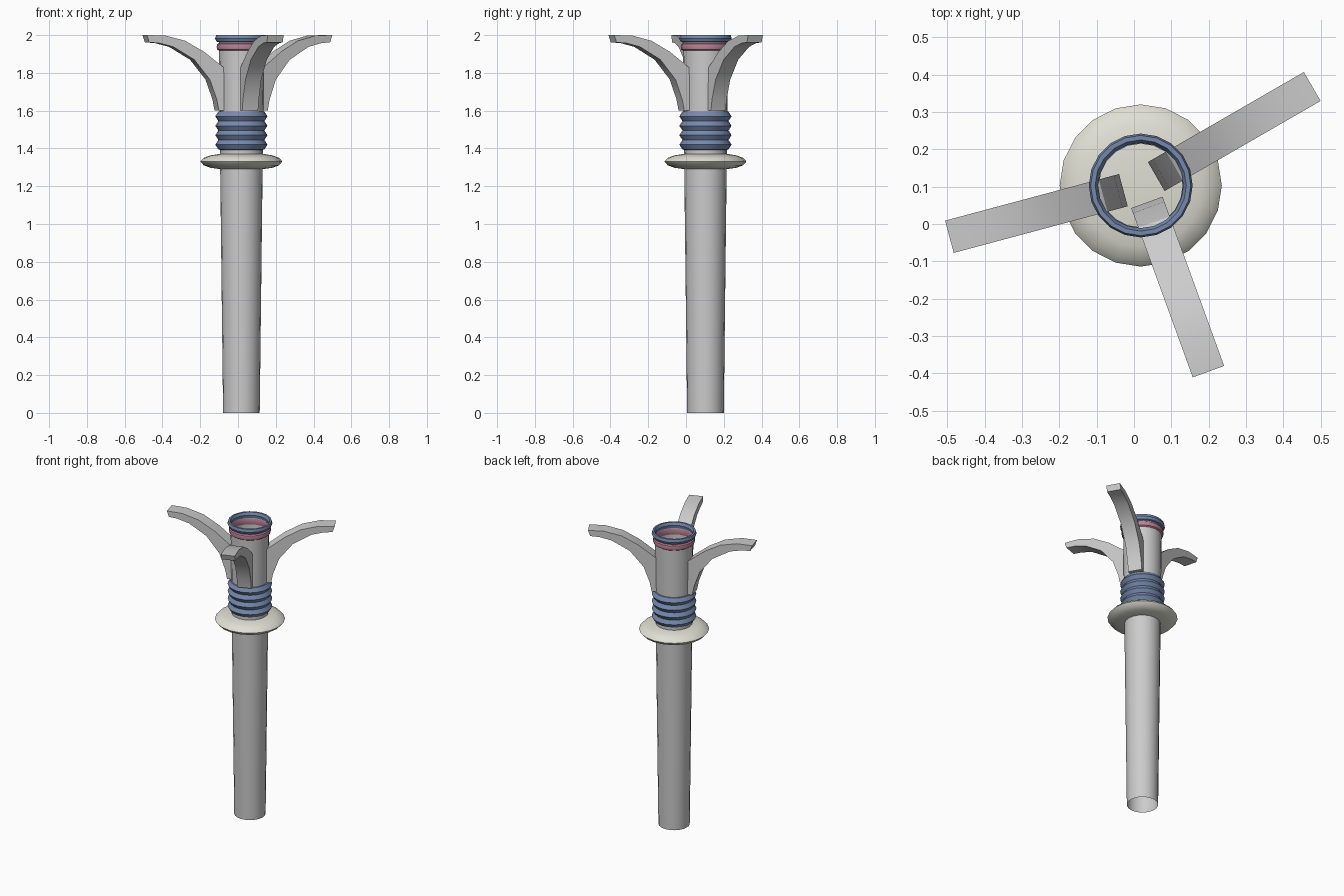
import bpy, bmesh, math
from mathutils import Vector

if "Cube" in bpy.data.objects:
    bpy.data.objects.remove(bpy.data.objects["Cube"])

CX, CY = 0.018, 0.103   # axis of the shaft
SIDES = 20


def material(name, rgb):
    m = bpy.data.materials.new(name)
    m.diffuse_color = (*rgb, 1)
    m.use_nodes = True
    m.node_tree.nodes["Principled BSDF"].inputs["Base Color"].default_value = m.diffuse_color
    return m


BLUE = material("blue", (0.18, 0.25, 0.42))
PINK = material("pink", (0.50, 0.22, 0.30))
CREAM = material("cream", (0.74, 0.74, 0.66))


def finish(name, bm, mat=None, angle=None):
    bmesh.ops.remove_doubles(bm, verts=bm.verts, dist=1e-5)
    bmesh.ops.recalc_face_normals(bm, faces=bm.faces)
    me = bpy.data.meshes.new(name)
    bm.to_mesh(me)
    bm.free()
    ob = bpy.data.objects.new(name, me)
    bpy.context.collection.objects.link(ob)
    if mat:
        me.materials.append(mat)
    if angle:
        bpy.ops.object.select_all(action='DESELECT')
        ob.select_set(True)
        bpy.context.view_layer.objects.active = ob
        bpy.ops.object.shade_smooth_by_angle(angle=math.radians(angle))
    return ob


def lathe(name, profile, mat=None, closed=False, angle=30):
    """Spin a list of (radius, z) points round the shaft axis."""
    bm = bmesh.new()
    vs = [bm.verts.new((CX + r, CY, z)) for r, z in profile]
    edges = [bm.edges.new(p) for p in zip(vs, vs[1:])]
    if closed:
        edges.append(bm.edges.new((vs[-1], vs[0])))
    bmesh.ops.spin(bm, geom=vs + edges, cent=(CX, CY, 0), axis=(0, 0, 1),
                   angle=math.tau, steps=SIDES)
    return finish(name, bm, mat, angle)


def fin(name, degrees, profile, half_width):
    """Extrude a side profile sideways, pointing out at the given angle."""
    a = math.radians(degrees)
    out = Vector((math.cos(a), math.sin(a), 0))
    side = Vector((-out.y, out.x, 0)) * half_width
    bm = bmesh.new()
    rows = []
    for inner, outer in profile:
        row = []
        for (r, z), s in ((inner, -1), (inner, 1), (outer, 1), (outer, -1)):
            row.append(bm.verts.new(Vector((CX, CY, z)) + out * r + side * s))
        rows.append(row)
    for p, q in zip(rows, rows[1:]):
        for i in range(4):
            j = (i + 1) % 4
            bm.faces.new((p[i], p[j], q[j], q[i]))
    bm.faces.new(rows[0])
    bm.faces.new(rows[-1])
    return finish(name, bm, angle=25)


# Open tapered tube, full height
lathe("shaft_tube", [(0.097, 0), (0.113, 1.35), (0.120, 1.99)])

# Rounded solid flange
lathe("flange", [(0, 1.375), (0.11, 1.372), (0.165, 1.363), (0.200, 1.350),
                 (0.217, 1.331), (0.200, 1.311), (0.165, 1.298),
                 (0.11, 1.290), (0, 1.287)], CREAM, angle=40)

# Ridged bellows collar
ridges = [(0.112, 1.392), (0.122, 1.395)]
for i in range(4):
    z = 1.395 + 0.05 * i
    ridges += [(0.138, z + 0.025), (0.122, z + 0.05)]
ridges.append((0.112, 1.598))
lathe("bellows_collar", ridges, BLUE)

# Rim rings at the mouth
lathe("rim_ring", [(0.118, 1.962), (0.132, 1.966), (0.139, 1.982),
                   (0.134, 2.0), (0.122, 2.0), (0.114, 1.982)],
      BLUE, closed=True)
lathe("accent_ring", [(0.119, 1.918), (0.128, 1.924), (0.131, 1.938),
                      (0.128, 1.952), (0.119, 1.958), (0.114, 1.938)],
      PINK, closed=True)

# Three curved fins: pairs of (inner, outer) profile points, base to tip
FIN = [((0.048, 1.600), (0.135, 1.600)),
       ((0.062, 1.710), (0.147, 1.660)),
       ((0.104, 1.825), (0.185, 1.765)),
       ((0.217, 1.912), (0.270, 1.870)),
       ((0.320, 1.970), (0.385, 1.938)),
       ((0.430, 1.998), (0.460, 1.957)),
       ((0.530, 2.000), (0.517, 1.962))]
for n, deg in enumerate((30, 195, 290), 1):
    fin(f"fin_{n}", deg, FIN, 0.0447)
